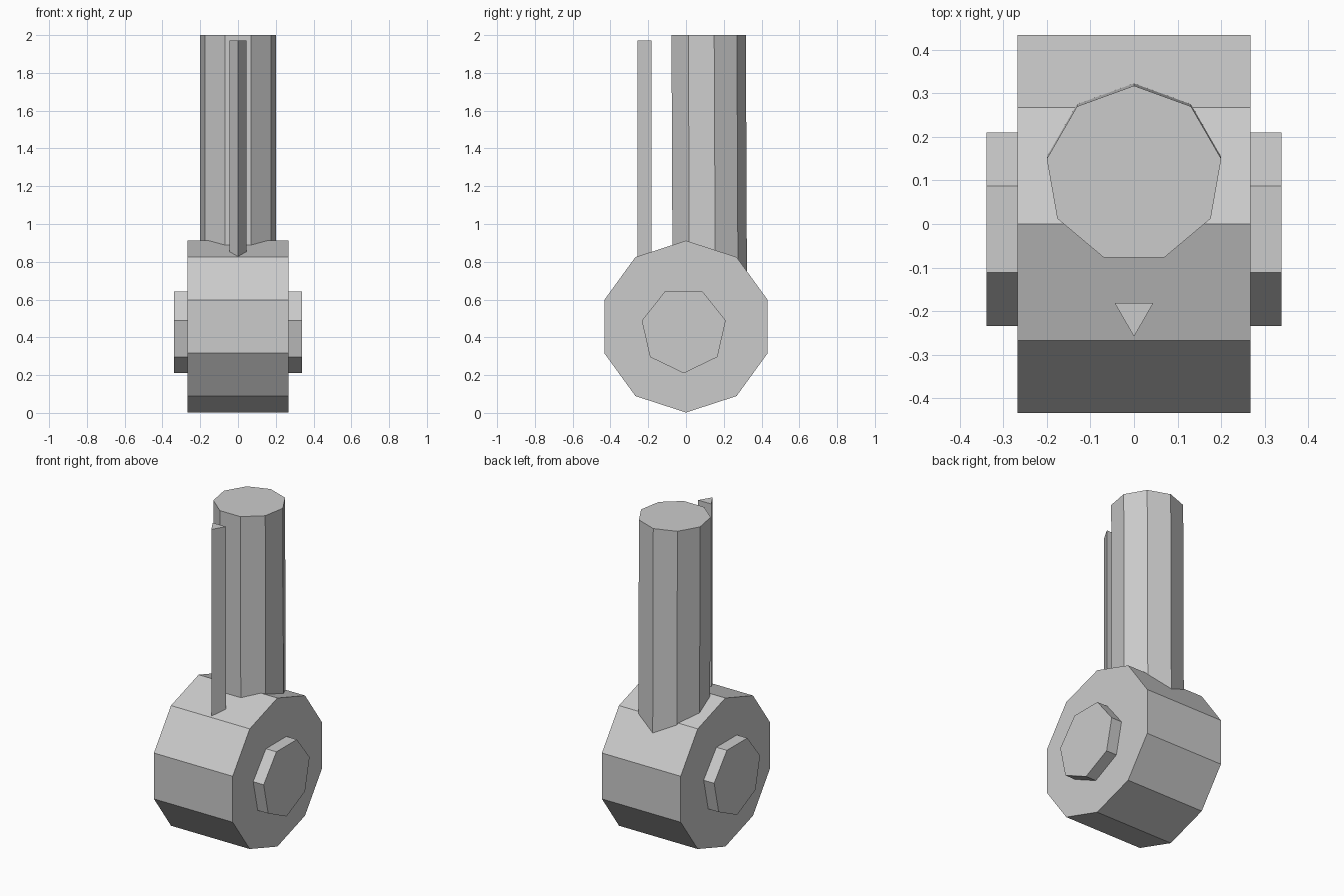
import bpy, bmesh, math

if "Cube" in bpy.data.objects:
    bpy.data.objects.remove(bpy.data.objects["Cube"])


def prism(name, sides, radius, start, centre, low, high, axis="z", lean=0.0):
    """Regular prism; start is the angle of the first corner, lean shifts the low end in y."""
    bm = bmesh.new()
    rings = []
    for level, shift in ((low, lean), (high, 0.0)):
        ring = []
        for i in range(sides):
            a = math.radians(start) + 2 * math.pi * i / sides
            u = centre[0] + radius * math.cos(a)
            v = centre[1] + radius * math.sin(a)
            co = (level, u, v) if axis == "x" else (u, v + shift, level)
            ring.append(bm.verts.new(co))
        rings.append(ring)
    lower, upper = rings
    bm.faces.new(lower[::-1])
    bm.faces.new(upper)
    for i in range(sides):
        j = (i + 1) % sides
        bm.faces.new((lower[i], lower[j], upper[j], upper[i]))
    bmesh.ops.recalc_face_normals(bm, faces=bm.faces)
    mesh = bpy.data.meshes.new(name)
    bm.to_mesh(mesh)
    bm.free()
    obj = bpy.data.objects.new(name, mesh)
    bpy.context.collection.objects.link(obj)
    return obj


# Ten-sided drum lying along x
prism("drum", 10, 0.455, 90, (0, 0.457), -0.267, 0.267, axis="x")

# Seven-sided axle running through the drum
prism("axle", 7, 0.228, -90, (-0.012, 0.438), -0.338, 0.338, axis="x")

# Nine-sided upright tube, leaning very slightly
prism("main_tube", 9, 0.203, 90, (0, 0.114), 0.6, 2.0, lean=0.006)

# Thin three-sided rod in front of the tube
prism("front_rod", 3, 0.051, -90, (0, -0.207), 0.7, 1.972)
